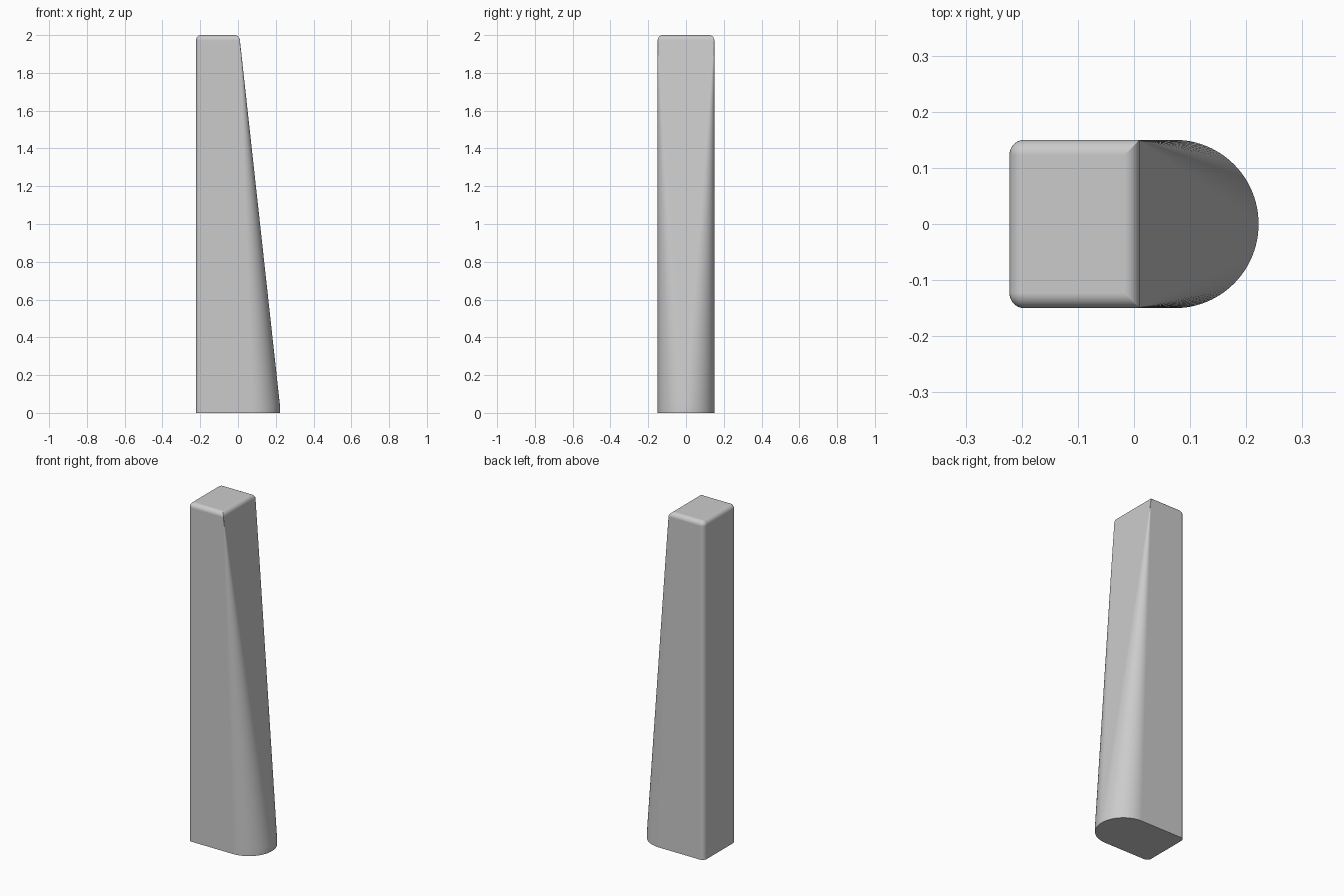
import bpy, bmesh
from math import sin, cos, pi

cube = bpy.data.objects.get("Cube")
if cube:
    bpy.data.objects.remove(cube)

BACK, HALF, HEIGHT = -0.222, 0.15, 2.0
ROUND = 0.027          # radius of the top and back edges
FOOT = 0.04            # short upright band at the base
SEGMENTS = 24


def section(z, inset=0.0):
    """Horizontal outline: sloped front whose corner radius grows downwards."""
    t = min(1.0, (HEIGHT - ROUND - z) / (HEIGHT - ROUND - FOOT))
    t = max(0.0, t)
    front = 0.01 + 0.212 * t - inset
    nose = max(0.001, 0.1495 * t)
    heel = max(0.001, ROUND - inset)
    half, back = HALF - inset, BACK + inset
    corners = [(front - nose, half - nose, nose, 0),
               (back + heel, half - heel, heel, 1),
               (back + heel, heel - half, heel, 2),
               (front - nose, nose - half, nose, 3)]
    points = []
    for x, y, r, quarter in corners:
        for i in range(SEGMENTS + 1):
            a = (quarter + i / SEGMENTS) * pi / 2
            points.append((x + r * cos(a), y + r * sin(a), z))
    return points


# Stack of outlines: base, foot band, body, rounded top edge
outlines = [section(0), section(FOOT)]
outlines += [section(FOOT + (HEIGHT - ROUND - FOOT) * k / 8) for k in range(1, 8)]
for k in range(9):
    a = k / 8 * pi / 2
    outlines.append(section(HEIGHT - ROUND + ROUND * sin(a), ROUND * (1 - cos(a))))

bm = bmesh.new()
rings = [[bm.verts.new(p) for p in outline] for outline in outlines]
for low, high in zip(rings, rings[1:]):
    for i in range(len(low)):
        j = (i + 1) % len(low)
        bm.faces.new((low[i], low[j], high[j], high[i]))
bm.faces.new(rings[0][::-1])
bm.faces.new(rings[-1])
bmesh.ops.remove_doubles(bm, verts=bm.verts, dist=0.00001)
bmesh.ops.recalc_face_normals(bm, faces=bm.faces)
mesh = bpy.data.meshes.new("tapered_leg")
bm.to_mesh(mesh)
bm.free()
leg = bpy.data.objects.new("tapered_leg", mesh)
bpy.context.collection.objects.link(leg)

# Plain grey finish
grey = bpy.data.materials.new("plain_grey")
grey.use_nodes = True
colour = (0.6, 0.6, 0.6, 1)
grey.diffuse_color = colour
grey.node_tree.nodes["Principled BSDF"].inputs["Base Color"].default_value = colour
mesh.materials.append(grey)

# Smooth shading with flat faces kept flat
bpy.ops.object.select_all(action="DESELECT")
leg.select_set(True)
bpy.context.view_layer.objects.active = leg
bpy.ops.object.shade_smooth_by_angle(angle=pi / 6)
weighted = leg.modifiers.new("flat_faces", "WEIGHTED_NORMAL")
weighted.keep_sharp = True
